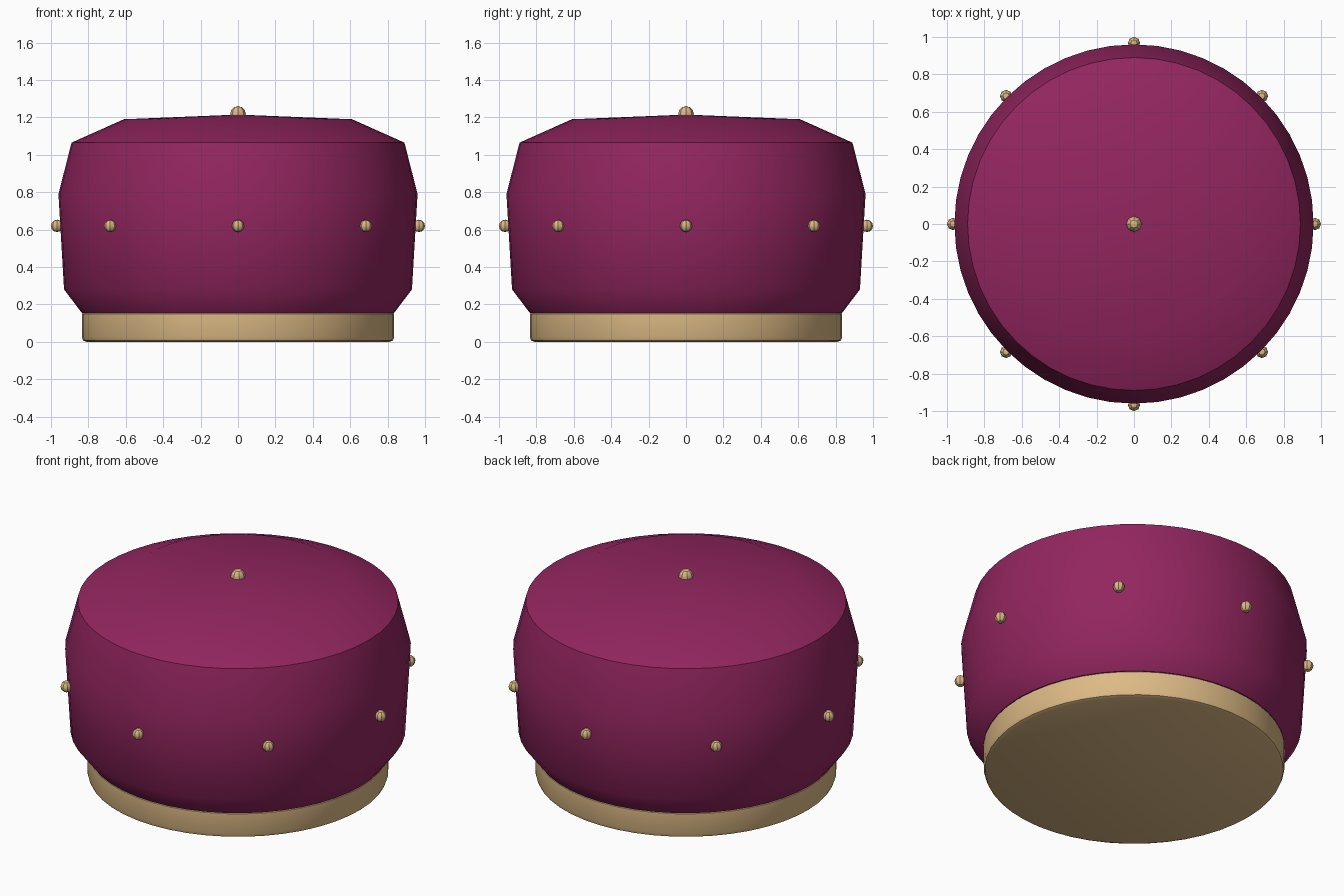
import bpy
from math import cos, sin, pi, radians

cube = bpy.data.objects.get("Cube")
if cube:
    bpy.data.objects.remove(cube)


def material(name, color):
    mat = bpy.data.materials.new(name)
    mat.use_nodes = True
    mat.diffuse_color = (*color, 1)
    mat.node_tree.nodes["Principled BSDF"].inputs["Base Color"].default_value = (*color, 1)
    return mat


maroon = material("maroon cloth", (0.29, 0.019, 0.115))
tan = material("tan trim", (0.72, 0.49, 0.235))


def finish(obj, name, mat, angle):
    obj.name = name
    obj.data.materials.append(mat)
    bpy.ops.object.select_all(action="DESELECT")
    obj.select_set(True)
    bpy.context.view_layer.objects.active = obj
    bpy.ops.object.shade_smooth_by_angle(angle=radians(angle))


def lathe(name, profile, mat, sides=48):
    """Revolve (radius, height) points about z; a zero radius makes a pole."""
    verts, rings, faces = [], [], []
    for r, z in profile:
        count = sides if r > 0 else 1
        rings.append(range(len(verts), len(verts) + count))
        verts += [(r * cos(2 * pi * i / count), r * sin(2 * pi * i / count), z)
                  for i in range(count)]
    for low, high in zip(rings, rings[1:]):
        for i in range(sides):
            j = (i + 1) % sides
            a, b = low[i % len(low)], low[j % len(low)]
            c, d = high[j % len(high)], high[i % len(high)]
            faces.append(tuple(dict.fromkeys((a, b, c, d))))
    mesh = bpy.data.meshes.new(name)
    mesh.from_pydata(verts, [], faces)
    obj = bpy.data.objects.new(name, mesh)
    bpy.context.collection.objects.link(obj)
    finish(obj, name, mat, 47)


def stud(name, location, radius):
    bpy.ops.mesh.primitive_uv_sphere_add(segments=8, ring_count=6, radius=radius,
                                         location=location)
    finish(bpy.context.object, name, tan, 30)


# Fabric crown with a bulging side and shallow domed top
lathe("crown", [(0, 0.155), (0.835, 0.155), (0.93, 0.28), (0.96, 0.79),
                (0.89, 1.065), (0.61, 1.19), (0, 1.215)], maroon)

# Headband with softened lower rim
lathe("headband", [(0, 0), (0.81, 0), (0.828, 0.007), (0.835, 0.025),
                   (0.835, 0.15), (0.825, 0.158), (0, 0.158)], tan)

# Button on top and ring of studs around the side
stud("top_button", (0, 0, 1.218), 0.042)
for k in range(8):
    a = k * pi / 4
    stud(f"side_stud_{k + 1}", (0.967 * cos(a), 0.967 * sin(a), 0.62), 0.033)
